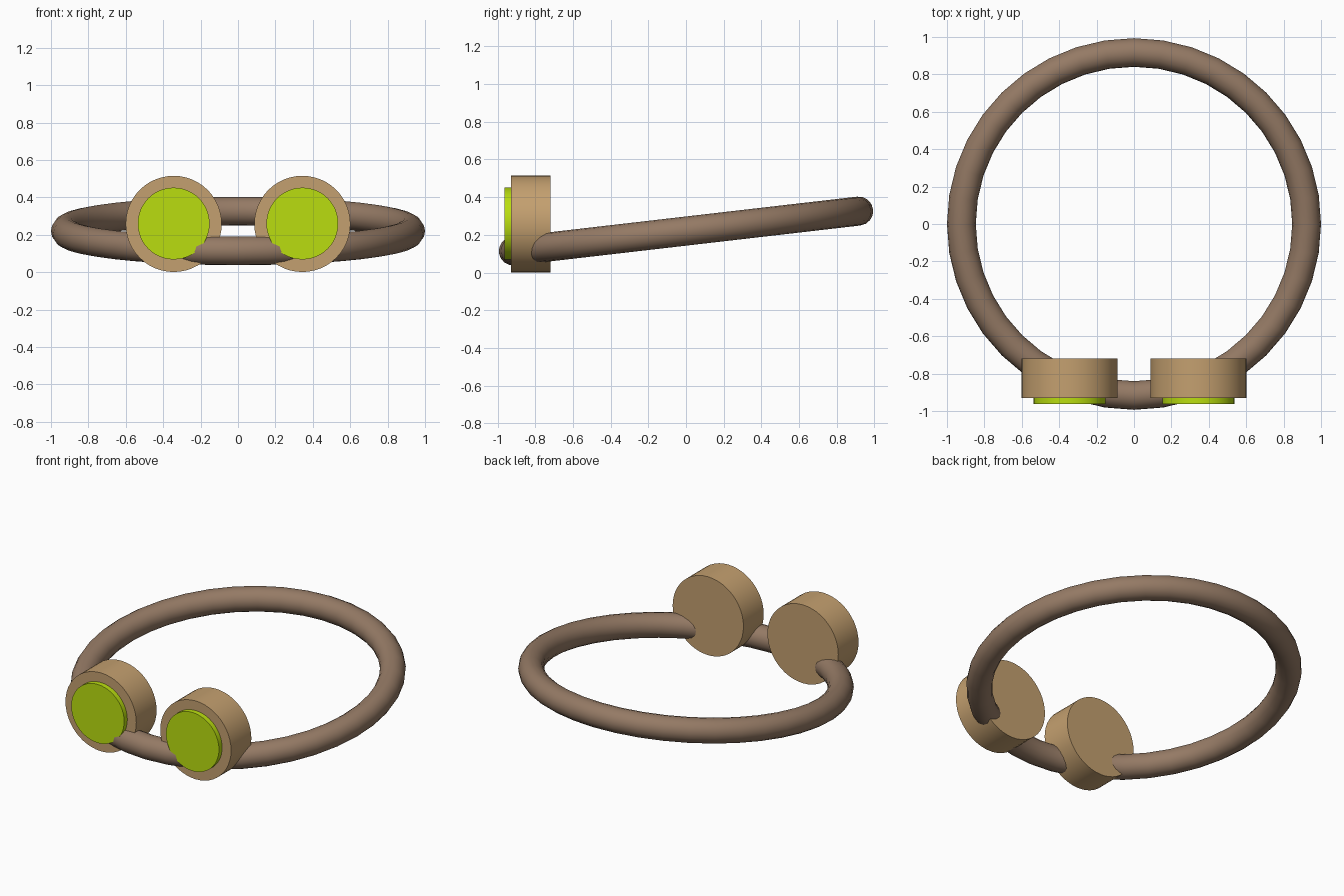
import bpy, math

if "Cube" in bpy.data.objects:
    bpy.data.objects.remove(bpy.data.objects["Cube"])


def material(name, rgb):
    m = bpy.data.materials.new(name)
    m.diffuse_color = (*rgb, 1)
    m.use_nodes = True
    m.node_tree.nodes["Principled BSDF"].inputs["Base Color"].default_value = m.diffuse_color
    return m


frame_brown = material("frame_brown", (0.30, 0.195, 0.13))
rim_tan = material("rim_tan", (0.55, 0.35, 0.16))
lens_lime = material("lens_lime", (0.49, 0.73, 0.005))


def finish(name, mat):
    obj = bpy.context.object
    obj.name = name
    obj.data.materials.append(mat)
    bpy.ops.object.shade_smooth_by_angle(angle=math.radians(35))


def disc(name, x, z, radius, y_front, y_back, mat):
    """Cylinder lying along y between two depths."""
    bpy.ops.mesh.primitive_cylinder_add(
        vertices=48, radius=radius, depth=y_back - y_front,
        location=(x, (y_front + y_back) / 2, z),
        rotation=(math.pi / 2, 0, 0))
    finish(name, mat)


# Head strap: a round band, tilted up towards the back
bpy.ops.mesh.primitive_torus_add(
    major_segments=40, minor_segments=16,
    major_radius=0.923, minor_radius=0.077,
    location=(0, 0, 0.22), rotation=(math.radians(6.6), 0, 0))
finish("strap", frame_brown)

# Goggle cups with raised lenses
for side, s in (("left", -1), ("right", 1)):
    disc(side + "_goggle_cup", s * 0.344, 0.258, 0.257, -0.93, -0.72, rim_tan)
    disc(side + "_lens", s * 0.344, 0.26, 0.192, -0.963, -0.90, lens_lime)
